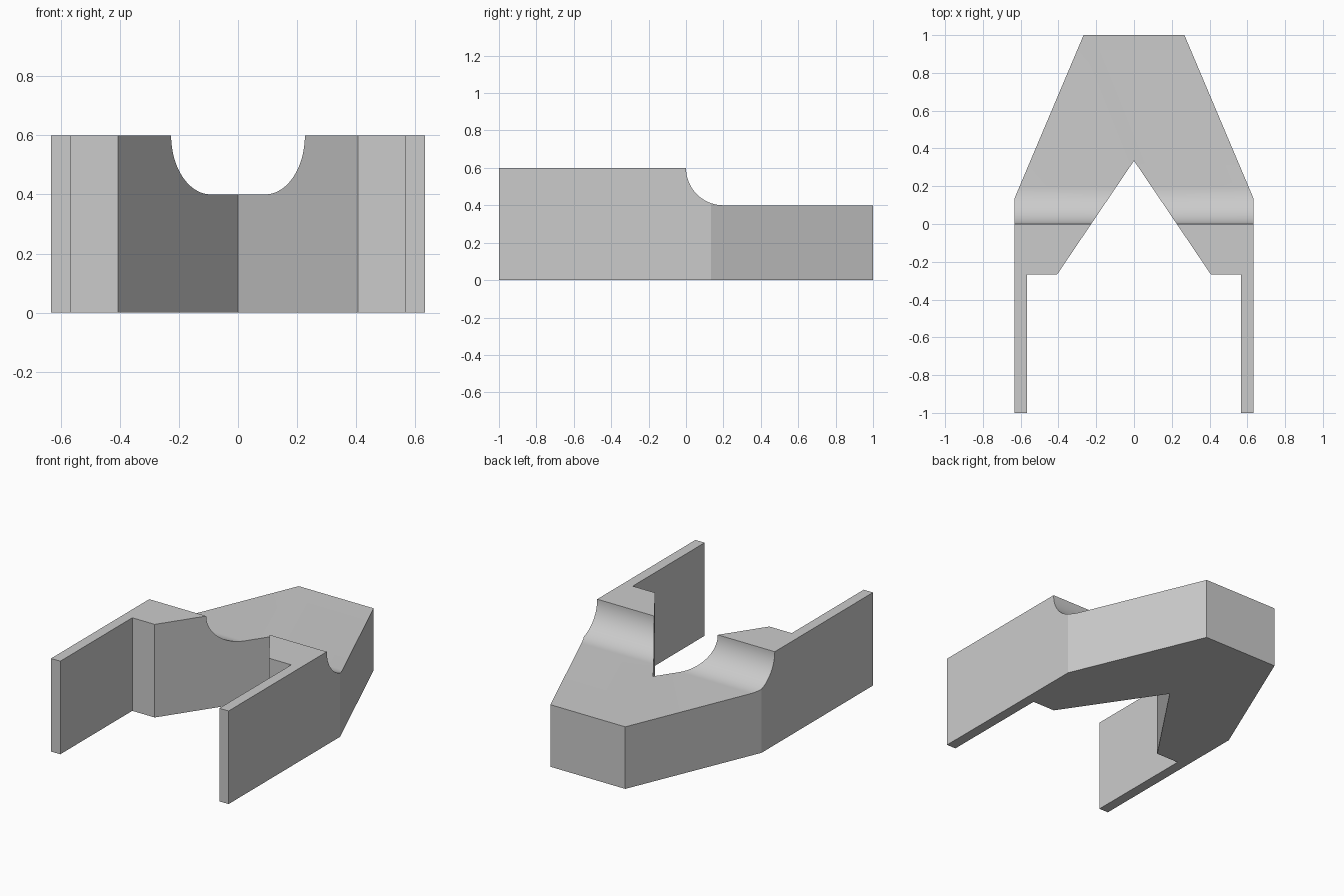
import bpy, bmesh, math
from mathutils import Vector

if "Cube" in bpy.data.objects:
    bpy.data.objects.remove(bpy.data.objects["Cube"])


def prism(name, points, direction):
    """Extrude a closed planar outline along a direction."""
    bm = bmesh.new()
    face = bm.faces.new([bm.verts.new(p) for p in points])
    ext = bmesh.ops.extrude_face_region(bm, geom=[face])
    verts = [g for g in ext["geom"] if isinstance(g, bmesh.types.BMVert)]
    bmesh.ops.translate(bm, verts=verts, vec=Vector(direction))
    bmesh.ops.recalc_face_normals(bm, faces=bm.faces)
    mesh = bpy.data.meshes.new(name)
    bm.to_mesh(mesh)
    bm.free()
    obj = bpy.data.objects.new(name, mesh)
    bpy.context.collection.objects.link(obj)
    return obj


# Forked bracket: right half of the plan outline, mirrored to the left
half = [(0.267, 1), (0.633, 0.135), (0.633, -1), (0.567, -1),
        (0.567, -0.267), (0.407, -0.267)]
outline = half + [(0, 0.335)] + [(-x, y) for x, y in reversed(half)]
bracket = prism("forked_bracket", [(x, y, 0) for x, y in outline], (0, 0, 0.6))

# Step cutter: lowers the rear to 0.4 with a concave quarter-round
steps = 24
arc = [(0.2 - 0.2 * math.cos(a), 0.6 - 0.2 * math.sin(a))
       for a in (i * math.pi / 2 / steps for i in range(steps + 1))]
profile = arc + [(1.2, 0.4), (1.2, 0.8), (0, 0.8)]
cutter = prism("step_cutter", [(-1, y, z) for y, z in profile], (2, 0, 0))
cutter.hide_render = True

# Cut the step, then discard the cutter
cut = bracket.modifiers.new("step", 'BOOLEAN')
cut.operation = 'DIFFERENCE'
cut.solver = 'EXACT'
cut.object = cutter
bpy.context.view_layer.objects.active = bracket
bracket.select_set(True)
bpy.ops.object.modifier_apply(modifier=cut.name)
bpy.data.objects.remove(cutter)

# Smooth the quarter-round while keeping the hard edges
bpy.ops.object.shade_smooth_by_angle(angle=math.radians(20))
